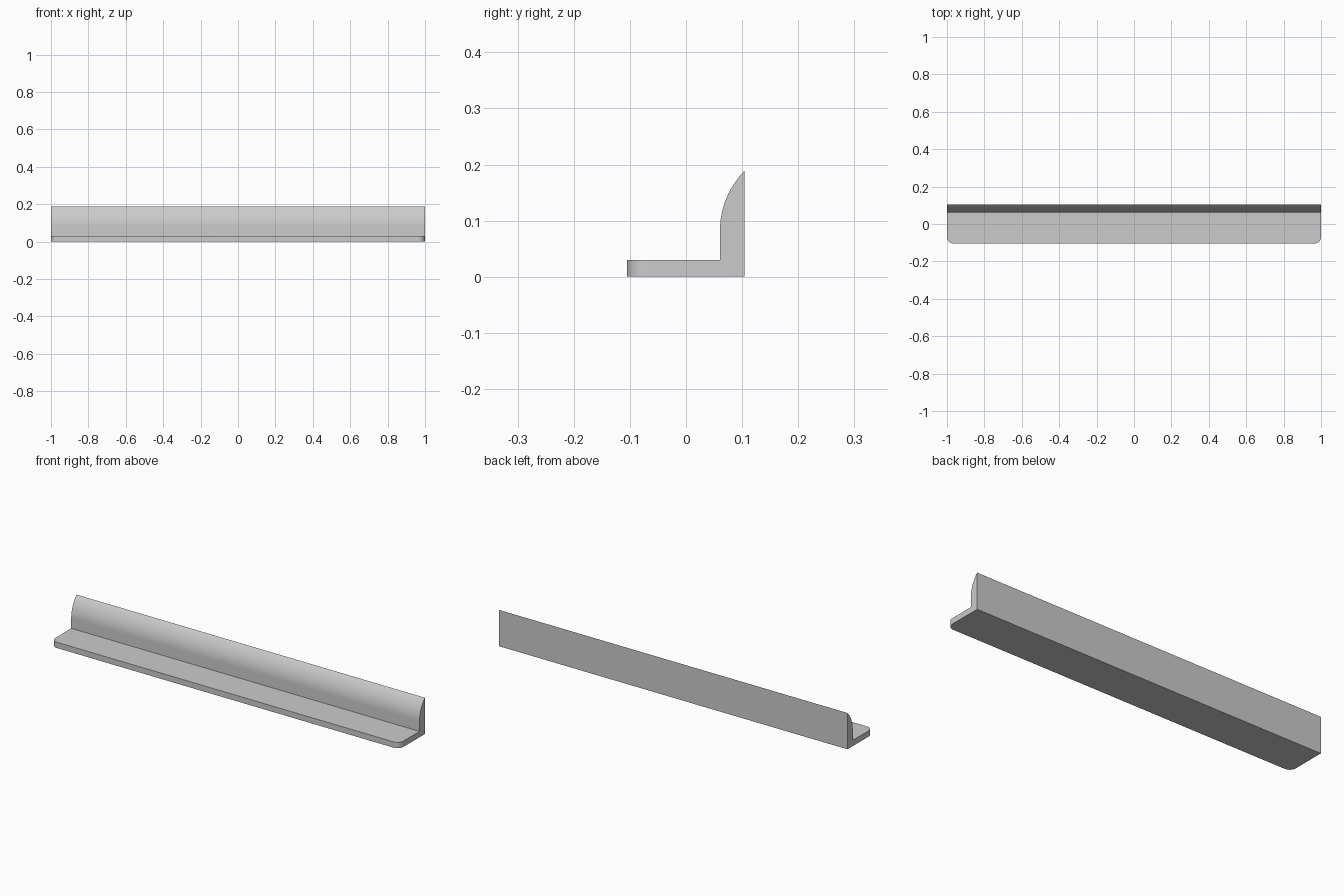
import bpy
import bmesh
from math import acos, sin, cos, radians

if "Cube" in bpy.data.objects:
    bpy.data.objects.remove(bpy.data.objects["Cube"], do_unlink=True)

HALF_LENGTH = 1.0
FRONT, BACK = -0.105, 0.104
BASE_TOP = 0.03
WALL_FRONT = 0.0605
ARC_START, ARC_RADIUS = 0.082, 0.152
ARC_STEPS = 16
CORNER_RADIUS = 0.035

# Plain grey material
grey = bpy.data.materials.new("plain_grey")
grey.use_nodes = True
colour = (0.6, 0.6, 0.6, 1)
grey.diffuse_color = colour
grey.node_tree.nodes["Principled BSDF"].inputs["Base Color"].default_value = colour

# L-shaped side profile (y, z) whose upright leans back in an arc to a sharp top edge
profile = [(BACK, 0), (FRONT, 0), (FRONT, BASE_TOP), (WALL_FRONT, BASE_TOP)]
sweep = acos(1 - (BACK - WALL_FRONT) / ARC_RADIUS)
for i in range(ARC_STEPS + 1):
    a = sweep * i / ARC_STEPS
    profile.append((WALL_FRONT + ARC_RADIUS * (1 - cos(a)),
                    ARC_START + ARC_RADIUS * sin(a)))

# Extrude the profile along the length
bm = bmesh.new()
end = bm.faces.new([bm.verts.new((-HALF_LENGTH, y, z)) for y, z in profile])
result = bmesh.ops.extrude_face_region(bm, geom=[end])
moved = [g for g in result["geom"] if isinstance(g, bmesh.types.BMVert)]
bmesh.ops.translate(bm, verts=moved, vec=(2 * HALF_LENGTH, 0, 0))

# Round the two front corners of the base
corners = [e for e in bm.edges
           if all(abs(v.co.y - FRONT) < 1e-5 for v in e.verts)
           and abs(e.verts[0].co.z - e.verts[1].co.z) > 0.01]
bmesh.ops.bevel(bm, geom=corners, offset=CORNER_RADIUS, offset_type='OFFSET',
                segments=10, profile=0.5, affect='EDGES')
bmesh.ops.recalc_face_normals(bm, faces=bm.faces)

mesh = bpy.data.meshes.new("angle_rail")
bm.to_mesh(mesh)
bm.free()
mesh.materials.append(grey)
rail = bpy.data.objects.new("angle_rail", mesh)
bpy.context.collection.objects.link(rail)

# Smooth the curves, keep the edges sharp
bpy.context.view_layer.objects.active = rail
rail.select_set(True)
bpy.ops.object.shade_smooth_by_angle(angle=radians(30))
